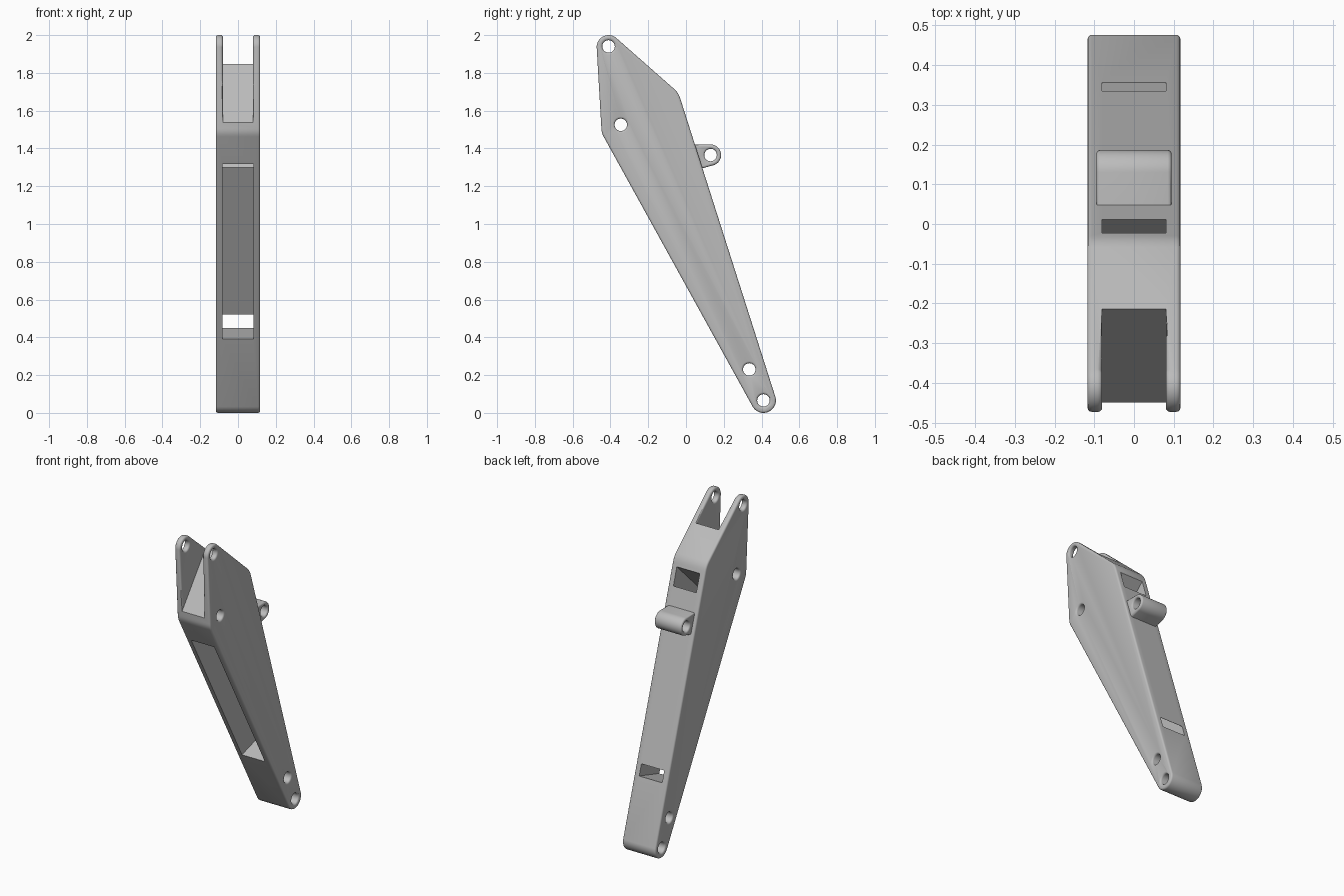
import bpy, bmesh
from math import cos, sin, pi, radians
from mathutils import Vector
from mathutils.geometry import convex_hull_2d

cube = bpy.data.objects.get("Cube")
if cube:
    bpy.data.objects.remove(cube, do_unlink=True)

steel = bpy.data.materials.new("grey_steel")
steel.use_nodes = True
steel.diffuse_color = (0.5, 0.5, 0.5, 1)
steel.node_tree.nodes["Principled BSDF"].inputs["Base Color"].default_value = (0.5, 0.5, 0.5, 1)


def arc(y, z, r, start=0, end=360, n=48):
    """Points on an arc in the side plane, angles in degrees."""
    step = (end - start) / n
    count = n if end - start == 360 else n + 1
    return [(y + r * cos(radians(start + i * step)),
             z + r * sin(radians(start + i * step))) for i in range(count)]


def extrude(name, profile, half_width):
    """Side profile (y, z) extruded symmetrically across x."""
    bm = bmesh.new()
    face = bm.faces.new([bm.verts.new((-half_width, y, z)) for y, z in profile])
    new = bmesh.ops.extrude_face_region(bm, geom=[face])["geom"]
    verts = [v for v in new if isinstance(v, bmesh.types.BMVert)]
    bmesh.ops.translate(bm, verts=verts, vec=(2 * half_width, 0, 0))
    bmesh.ops.recalc_face_normals(bm, faces=bm.faces)
    mesh = bpy.data.meshes.new(name)
    bm.to_mesh(mesh)
    bm.free()
    mesh.materials.append(steel)
    obj = bpy.data.objects.new(name, mesh)
    bpy.context.collection.objects.link(obj)
    return obj


def activate(obj):
    bpy.ops.object.select_all(action="DESELECT")
    obj.select_set(True)
    bpy.context.view_layer.objects.active = obj


def cut(obj, profile, half_width):
    """Subtract an extruded profile and discard the cutter."""
    cutter = extrude("cutter", profile, half_width)
    cutter.hide_render = True
    mod = obj.modifiers.new("cut", "BOOLEAN")
    mod.operation = "DIFFERENCE"
    mod.solver = "EXACT"
    mod.object = cutter
    activate(obj)
    bpy.ops.object.modifier_apply(modifier=mod.name)
    bpy.data.objects.remove(cutter, do_unlink=True)


def round_side_edges(obj, width):
    """Round every outer edge that borders a side-facing surface."""
    bm = bmesh.new()
    bm.from_mesh(obj.data)
    bmesh.ops.remove_doubles(bm, verts=bm.verts, dist=0.0001)
    bm.normal_update()
    edges = []
    for e in bm.edges:
        if len(e.link_faces) == 2 and e.is_convex:
            sides = [abs(f.normal.x) > 0.9 for f in e.link_faces]
            if sides[0] != sides[1]:
                edges.append(e)
    bmesh.ops.bevel(bm, geom=edges, offset=width, segments=3, profile=0.5,
                    affect="EDGES", clamp_overlap=False)
    bm.to_mesh(obj.data)
    bm.free()


def finish(obj):
    activate(obj)
    bpy.ops.object.shade_smooth_by_angle(angle=radians(35))


# Arm body: hull around the two pin bosses and the two rounded corners
circles = [(-0.41, 1.937, 0.063), (-0.358, 1.507, 0.09),
           (-0.14, 1.63, 0.115), (0.41, 0.066, 0.066)]
points = [Vector(p) for c in circles for p in arc(*c)]
outline = [points[i] for i in convex_hull_2d(points)]
body = extrude("arm_body", outline, 0.117)

# Fork slot at the top, with a sloping floor
cut(body, [(-0.524, 1.44), (-0.1, 1.998), (-0.1, 2.2), (-0.6, 2.2), (-0.6, 1.44)], 0.08)

# Pin holes
for y, z in [(-0.41, 1.94), (-0.345, 1.525), (0.335, 0.23), (0.41, 0.066)]:
    cut(body, arc(y, z, 0.033, n=32), 0.3)
round_side_edges(body, 0.011)

# Hollow channel: open along the front, with two windows in the back
cut(body, [(0.055, 0.36), (0.355, 0.45), (0.405, 0.465), (0.40, 0.54), (0.333, 0.52),
           (-0.165, 1.30), (0.01, 1.53), (0.05, 1.58), (0.02, 1.68), (-0.025, 1.64),
           (-0.363, 1.31), (-0.46, 1.22)], 0.081)
finish(body)

# Cylinder lug on the back
lug_profile = [(0.05, 1.285)] + arc(0.13, 1.365, 0.056, -75, 90, 20) + [(0.02, 1.421)]
lug = extrude("rear_lug", lug_profile, 0.095)
cut(lug, arc(0.13, 1.365, 0.033, n=32), 0.3)
round_side_edges(lug, 0.01)
finish(lug)
